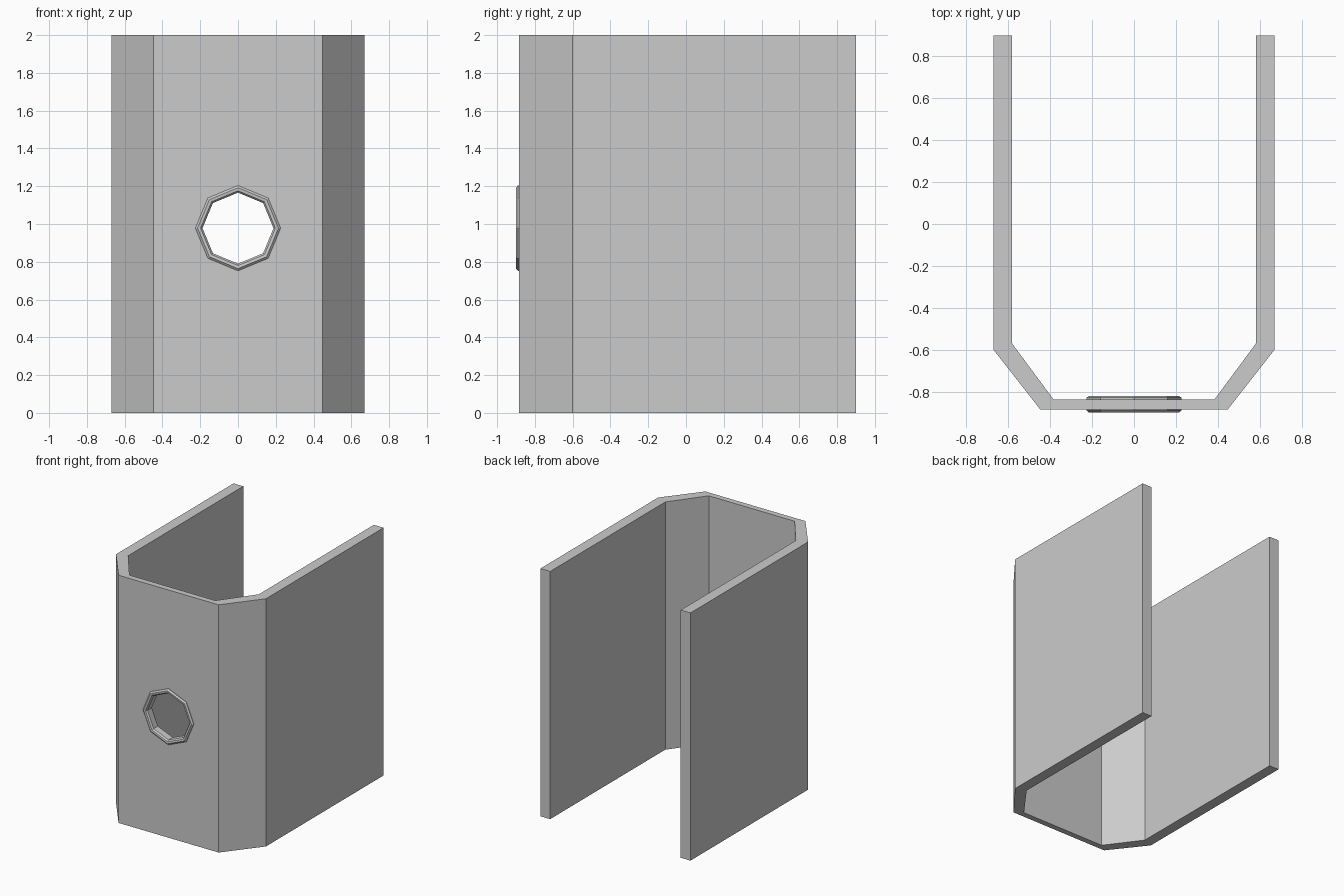
import bpy, bmesh, math

if "Cube" in bpy.data.objects:
    bpy.data.objects.remove(bpy.data.objects["Cube"])

grey = bpy.data.materials.new("plain grey")
grey.diffuse_color = (0.6, 0.6, 0.6, 1)
grey.use_nodes = True
grey.node_tree.nodes["Principled BSDF"].inputs["Base Color"].default_value = grey.diffuse_color


def make_object(name, bm):
    bmesh.ops.recalc_face_normals(bm, faces=bm.faces)
    mesh = bpy.data.meshes.new(name)
    bm.to_mesh(mesh)
    bm.free()
    mesh.materials.append(grey)
    obj = bpy.data.objects.new(name, mesh)
    bpy.context.collection.objects.link(obj)
    return obj


def octagon(bm, radius, y, cz=0.978):
    return [bm.verts.new((radius * math.cos(i * math.pi / 4), y,
                          cz + radius * math.sin(i * math.pi / 4))) for i in range(8)]


def bridge(bm, a, b):
    for i in range(8):
        j = (i + 1) % 8
        bm.faces.new((a[i], a[j], b[j], b[i]))


# U-shaped bracket with chamfered corners, extruded upwards
outer = [(0.67, 0.90), (0.67, -0.60), (0.447, -0.885)]
inner = [(0.383, -0.838), (0.583, -0.568), (0.583, 0.90)]
mirror = lambda pts: [(-x, y) for x, y in reversed(pts)]
bm = bmesh.new()
profile = outer + mirror(outer) + mirror(inner) + inner
base = bm.faces.new([bm.verts.new((x, y, 0)) for x, y in profile])
top = bmesh.ops.extrude_face_region(bm, geom=[base])["geom"]
bmesh.ops.translate(bm, vec=(0, 0, 2), verts=[v for v in top if isinstance(v, bmesh.types.BMVert)])
bracket = make_object("bracket", bm)

# Octagonal hole through the front wall
bm = bmesh.new()
front, back = octagon(bm, 0.208, -1.0), octagon(bm, 0.208, -0.7)
bridge(bm, front, back)
bm.faces.new(front)
bm.faces.new(back)
cutter = make_object("hole_cutter", bm)
cutter.hide_render = True
cutter.hide_viewport = True
cut = bracket.modifiers.new("hole", 'BOOLEAN')
cut.operation = 'DIFFERENCE'
cut.solver = 'EXACT'
cut.object = cutter

# Bevelled grommet lining the hole
section = [(0.188, -0.886), (0.198, -0.898), (0.214, -0.9), (0.226, -0.89),
           (0.226, -0.828), (0.214, -0.82), (0.198, -0.82), (0.188, -0.832)]
bm = bmesh.new()
rings = [octagon(bm, r, y) for r, y in section]
for k in range(len(rings)):
    bridge(bm, rings[k], rings[(k + 1) % len(rings)])
make_object("hole_grommet", bm)
